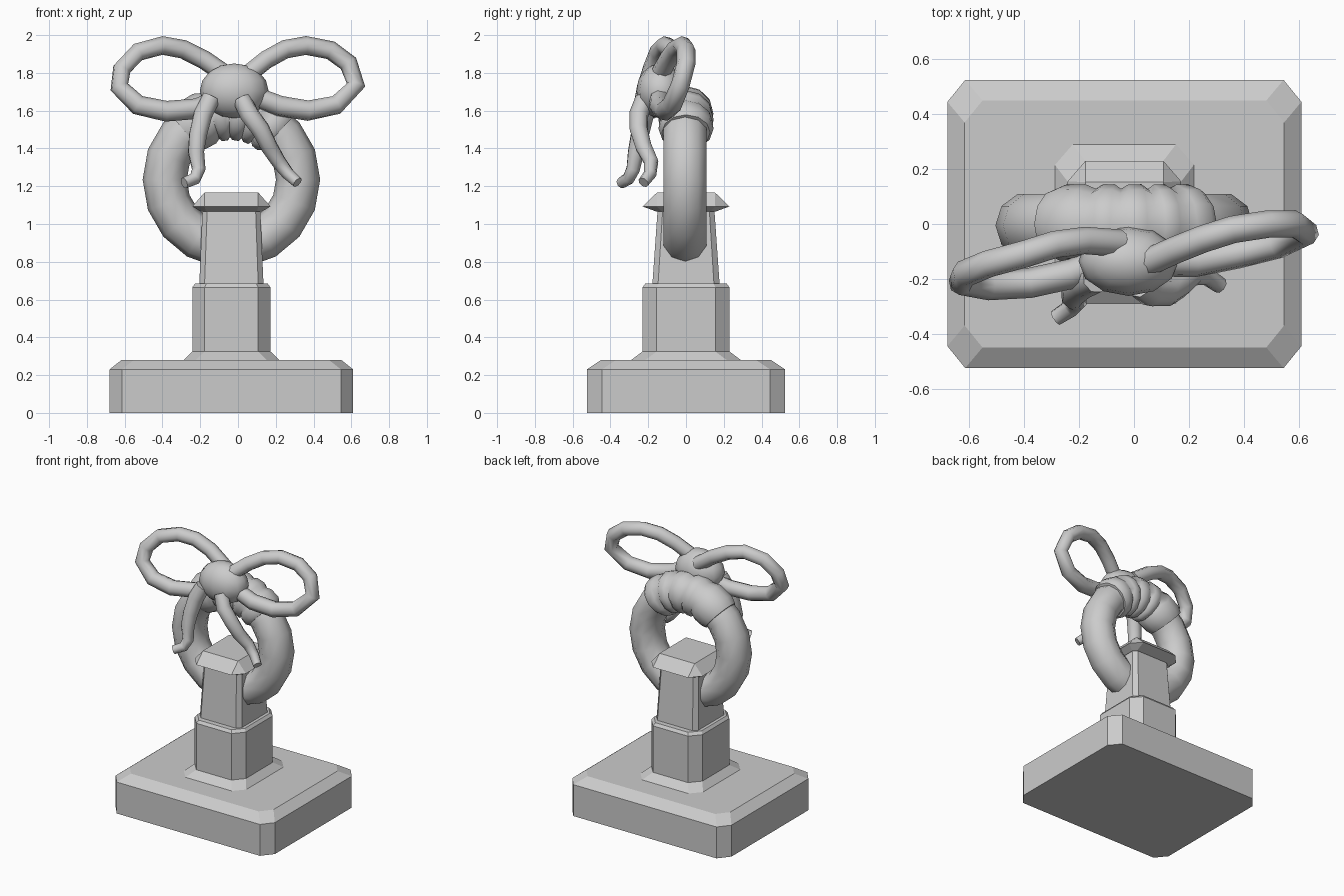
import bpy, bmesh, math
from mathutils import Vector, Matrix

if "Cube" in bpy.data.objects:
    bpy.data.objects.remove(bpy.data.objects["Cube"])

CX = -0.035  # axis of the stone parts


def finish(name, bm, smooth=None):
    bmesh.ops.recalc_face_normals(bm, faces=bm.faces)
    me = bpy.data.meshes.new(name)
    bm.to_mesh(me)
    bm.free()
    ob = bpy.data.objects.new(name, me)
    bpy.context.collection.objects.link(ob)
    if smooth:
        smooth_object(ob, smooth)
    return ob


def smooth_object(ob, degrees):
    bpy.ops.object.select_all(action='DESELECT')
    ob.select_set(True)
    bpy.context.view_layer.objects.active = ob
    bpy.ops.object.shade_smooth_by_angle(angle=math.radians(degrees))


def stone(name, levels):
    """Loft chamfered rectangles; level = (z, half x, half y, chamfer x, chamfer y)."""
    bm = bmesh.new()
    rings = []
    for z, hx, hy, cx, cy in levels:
        pts = [(hx, -hy + cy), (hx, hy - cy), (hx - cx, hy), (-hx + cx, hy),
               (-hx, hy - cy), (-hx, -hy + cy), (-hx + cx, -hy), (hx - cx, -hy)]
        rings.append([bm.verts.new((CX + x, y, z)) for x, y in pts])
    for a, b in zip(rings, rings[1:]):
        for i in range(8):
            j = (i + 1) % 8
            bm.faces.new((a[i], a[j], b[j], b[i]))
    bm.faces.new(rings[0])
    bm.faces.new(rings[-1])
    bmesh.ops.remove_doubles(bm, verts=bm.verts, dist=1e-4)
    return finish(name, bm)


def tube(name, pts, radii, res=2):
    """Round tube along a polyline with a radius per point."""
    cu = bpy.data.curves.new(name + "_path", 'CURVE')
    cu.dimensions = '3D'
    cu.bevel_depth = 1.0
    cu.bevel_resolution = res
    cu.use_fill_caps = True
    sp = cu.splines.new('POLY')
    sp.points.add(len(pts) - 1)
    for p, co, r in zip(sp.points, pts, radii):
        p.co = (*co, 1)
        p.radius = r
    tmp = bpy.data.objects.new(name + "_path", cu)
    bpy.context.collection.objects.link(tmp)
    deps = bpy.context.evaluated_depsgraph_get()
    me = bpy.data.meshes.new_from_object(tmp.evaluated_get(deps))
    bpy.data.objects.remove(tmp)
    ob = bpy.data.objects.new(name, me)
    bpy.context.collection.objects.link(ob)
    smooth_object(ob, 60)
    return ob


# Stone base and post
stone("base_slab", [(0, .645, .525, .065, .08), (.23, .645, .525, .065, .08),
                    (.28, .582, .45, .065, .08)])
stone("lower_post", [(.27, .253, .29, .065, .075), (.28, .253, .29, .065, .075),
                     (.325, .207, .23, .065, .075), (.665, .207, .23, .065, .075),
                     (.685, .192, .215, .06, .07)])
stone("upper_post", [(.68, .17, .178, .028, .03), (1.08, .153, .15, .025, .027)])
stone("post_cap", [(1.065, .16, .155, .025, .027), (1.093, .207, .23, .065, .075),
                   (1.167, .142, .153, 0, 0)])

# Ring hung over the post
RING_Z, RING_R = 1.235, .353
bm = bmesh.new()
N, M = 18, 10
grid = []
for i in range(N):
    a = 2 * math.pi * i / N
    row = []
    for j in range(M):
        b = 2 * math.pi * j / M
        r = RING_R + .117 * math.cos(b)
        row.append(bm.verts.new((CX + r * math.cos(a), -.005 + .12 * math.sin(b),
                                 RING_Z + r * math.sin(a))))
    grid.append(row)
for i in range(N):
    for j in range(M):
        k, l = (i + 1) % N, (j + 1) % M
        bm.faces.new((grid[i][j], grid[k][j], grid[k][l], grid[i][l]))
finish("ring", bm, 60)

# Cloth wraps bulging around the top of the ring
edges = [-44, -17, -2, 14, 28, 45]
stops = []
for a, b in zip(edges, edges[1:]):
    stops += [(a, .128), (a + .25 * (b - a), .143), (a + .75 * (b - a), .145)]
stops.append((edges[-1], .128))
arc = []
for deg, r in stops:
    t = math.radians(deg)
    arc.append((CX + RING_R * math.sin(t), 0, RING_Z + RING_R * math.cos(t)))
tube("ring_wraps", arc, [r for d, r in stops], 4)

# Bow knot
bm = bmesh.new()
bmesh.ops.create_uvsphere(bm, u_segments=12, v_segments=8, radius=1,
                          matrix=Matrix.Translation((-.02, -.135, 1.705))
                          @ Matrix.Diagonal((.182, .127, .145, 1)))
finish("bow_knot", bm, 60)

# Bow loops
left = [(-.05, -.07, 1.78), (-.18, -.06, 1.87), (-.29, -.075, 1.925), (-.4, -.11, 1.945),
        (-.53, -.145, 1.91), (-.615, -.18, 1.82), (-.628, -.21, 1.725),
        (-.53, -.225, 1.63), (-.38, -.215, 1.597), (-.22, -.18, 1.61), (-.1, -.13, 1.66)]
right = [(.05, -.14, 1.79), (.15, -.095, 1.87), (.25, -.055, 1.925), (.36, -.02, 1.945),
         (.49, 0, 1.92), (.585, 0, 1.85), (.625, -.03, 1.735),
         (.52, -.075, 1.63), (.37, -.11, 1.6), (.22, -.14, 1.625), (.08, -.14, 1.68)]
for name, pts in (("left_bow_loop", left), ("right_bow_loop", right)):
    tube(name, pts, [.05, .05, .05, .05, .05, .05, .05, .053, .055, .055, .052])

# Bow tails
tube("left_bow_tail", [(-.14, -.2, 1.67), (-.185, -.22, 1.58), (-.212, -.245, 1.47),
                       (-.222, -.265, 1.38), (-.208, -.28, 1.29), (-.228, -.305, 1.24),
                       (-.285, -.342, 1.217)],
     [.052, .053, .05, .045, .038, .034, .03])
tube("right_bow_tail", [(.02, -.22, 1.66), (.06, -.25, 1.58), (.12, -.25, 1.50),
                        (.165, -.225, 1.41), (.215, -.185, 1.33), (.265, -.19, 1.265),
                        (.315, -.225, 1.22)],
     [.05, .052, .05, .046, .04, .034, .03])
